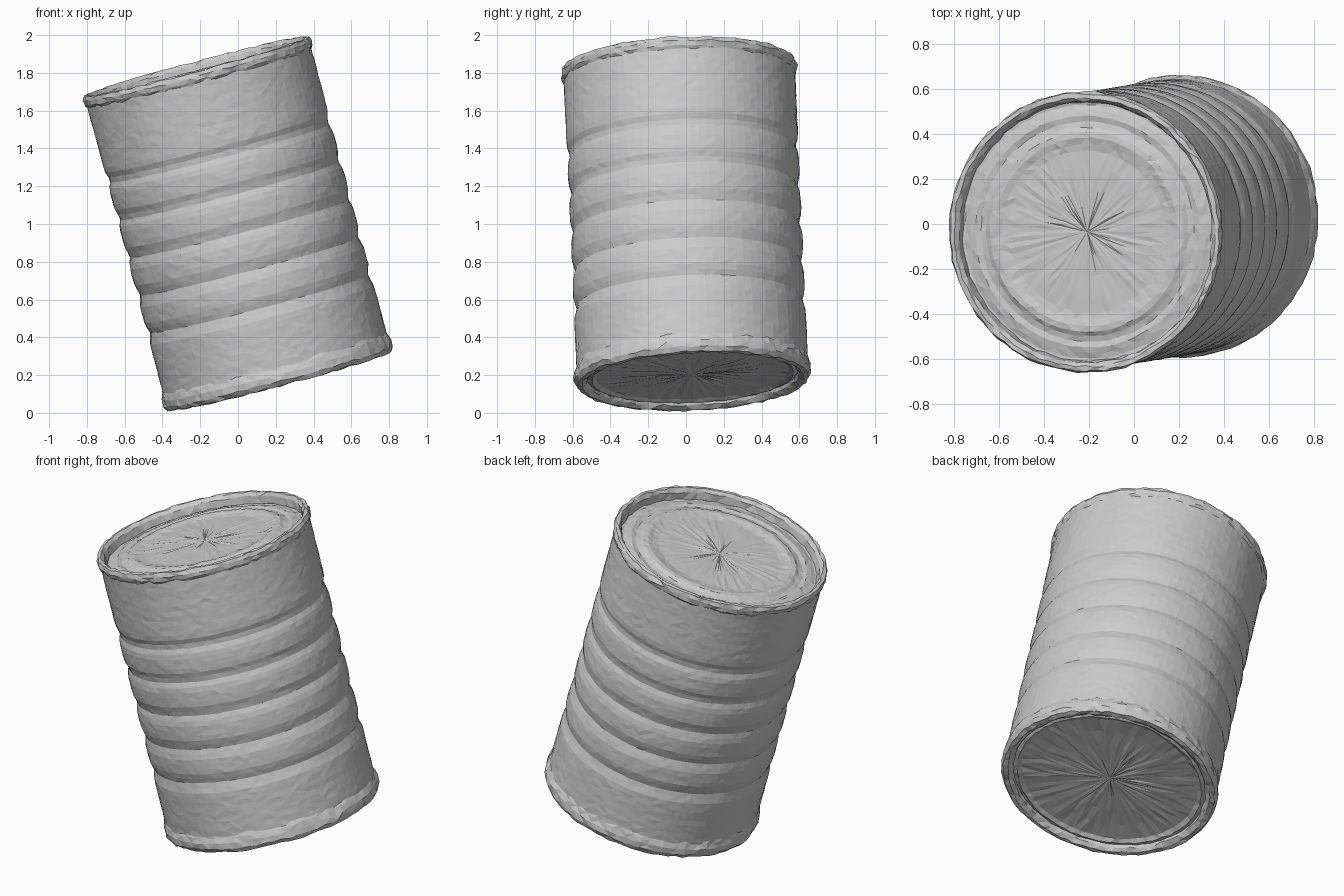
import bpy, bmesh, math, random
from mathutils import Vector

if "Cube" in bpy.data.objects:
    bpy.data.objects.remove(bpy.data.objects["Cube"])

random.seed(4)
SEG = 88
TOP = Vector((-0.221, -0.037, 1.836))
BOTTOM = Vector((0.221, 0.037, 0.164))
AXIS = (TOP - BOTTOM).normalized()
TILT = Vector((0, 0, 1)).rotation_difference(AXIS).to_matrix().to_4x4()
CENTRE = (TOP + BOTTOM) / 2


def lathe(name, profile, rough, closed=False):
    """Spin (radius, height) points round the can axis, with a little dented roughness."""
    bm = bmesh.new()
    rings = []
    for r, h in profile:
        if r == 0:
            rings.append([bm.verts.new((0, 0, h))])
            continue
        ring = []
        for i in range(SEG):
            a = 2 * math.pi * i / SEG
            rr = r + random.uniform(-rough, rough)
            hh = h + random.uniform(-rough, rough)
            ring.append(bm.verts.new((rr * math.cos(a), rr * math.sin(a), hh)))
        rings.append(ring)
    pairs = list(zip(rings, rings[1:]))
    if closed:
        pairs.append((rings[-1], rings[0]))
    for a, b in pairs:
        for i in range(SEG):
            j = (i + 1) % SEG
            if len(b) == 1:
                bm.faces.new((a[i], a[j], b[0]))
            else:
                bm.faces.new((a[i], a[j], b[j], b[i]))
    bmesh.ops.triangulate(bm, faces=bm.faces[:])
    bmesh.ops.recalc_face_normals(bm, faces=bm.faces[:])
    # open discs: make them face away from the can's middle
    if profile[-1][0] == 0:
        side = 1 if profile[0][1] > 0 else -1
        if sum(f.normal.z * f.calc_area() for f in bm.faces) * side < 0:
            bmesh.ops.reverse_faces(bm, faces=bm.faces[:])
    bm.transform(TILT)
    bmesh.ops.translate(bm, verts=bm.verts[:], vec=CENTRE)
    me = bpy.data.meshes.new(name)
    bm.to_mesh(me)
    bm.free()
    ob = bpy.data.objects.new(name, me)
    bpy.context.collection.objects.link(ob)
    return ob


# Side wall with five shallow pressed grooves
R = 0.613
GROOVES = (0.40, 0.19, -0.02, -0.23, -0.44)
wall = []
steps = 56
for k in range(steps + 1):
    h = -0.82 + 1.65 * k / steps
    d = sum(0.016 * math.exp(-((h - g) / 0.035) ** 2) for g in GROOVES)
    wall.append((R - d, h))
lathe("can_wall", wall, 0.0015)

# Rolled seam at the top
lathe("top_rim", [(0.607, 0.795), (0.622, 0.815), (0.626, 0.84), (0.618, 0.862),
                  (0.598, 0.864), (0.582, 0.845), (0.576, 0.80), (0.59, 0.79)], 0.005, True)

# Recessed lid with pressed rings
lathe("lid", [(0.59, 0.80), (0.565, 0.798), (0.54, 0.806), (0.515, 0.812), (0.49, 0.806),
              (0.465, 0.812), (0.445, 0.824), (0.42, 0.826), (0.39, 0.818), (0.36, 0.814),
              (0.29, 0.816), (0.2, 0.816), (0.1, 0.816), (0, 0.816)], 0.0025)

# Thicker flared seam at the bottom
lathe("bottom_rim", [(0.605, -0.74), (0.617, -0.77), (0.627, -0.80), (0.627, -0.835),
                     (0.612, -0.86), (0.585, -0.862), (0.562, -0.845), (0.552, -0.82),
                     (0.57, -0.80)], 0.005, True)

# Recessed base
lathe("base", [(0.585, -0.825), (0.555, -0.83), (0.535, -0.838), (0.51, -0.825),
               (0.40, -0.822), (0.28, -0.822), (0.14, -0.822), (0, -0.822)], 0.003)
